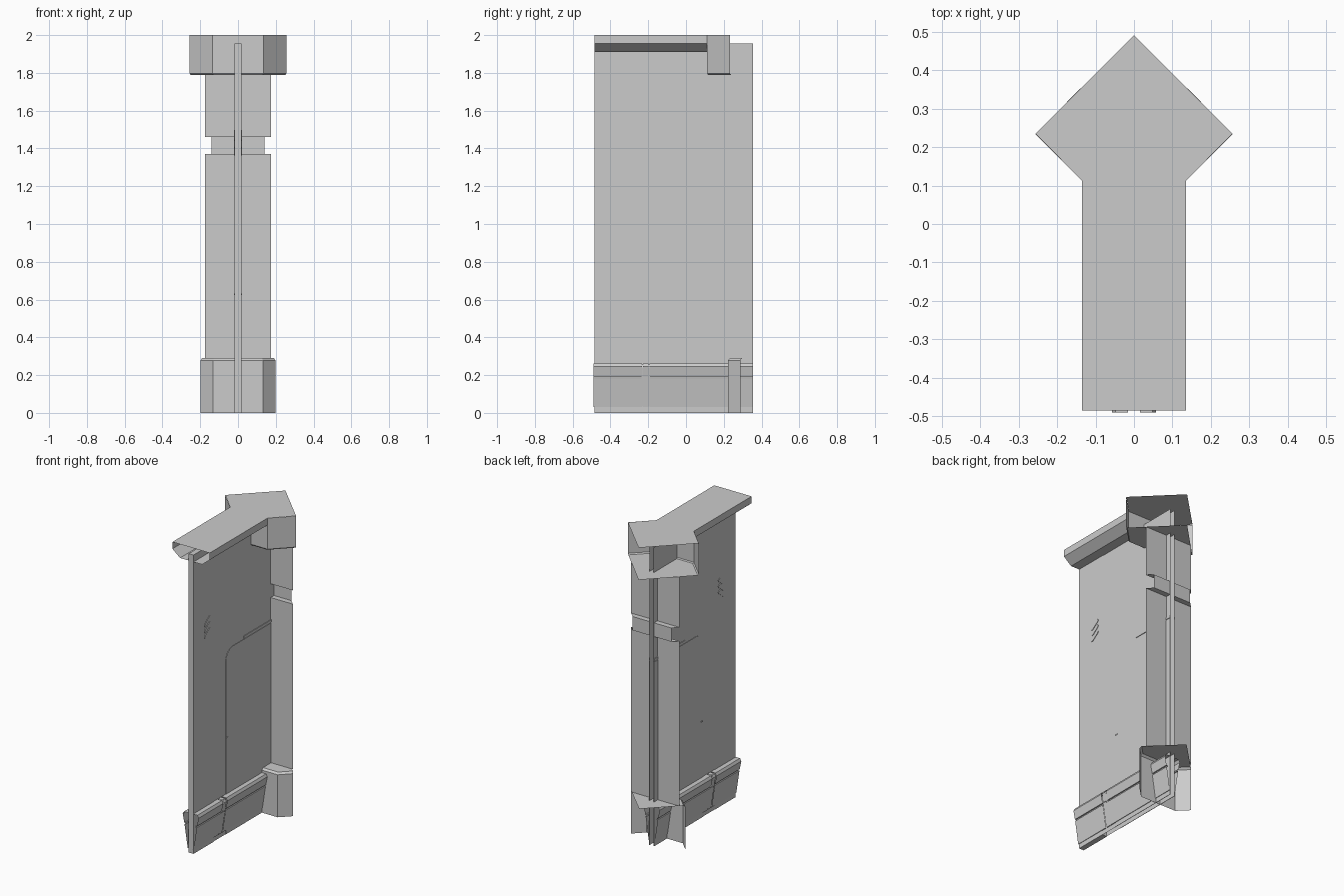
import bpy
import math

if "Cube" in bpy.data.objects:
    bpy.data.objects.remove(bpy.data.objects["Cube"])


def make(name, verts, faces, mirror=True):
    me = bpy.data.meshes.new(name)
    me.from_pydata(verts, [], faces)
    me.validate()
    ob = bpy.data.objects.new(name, me)
    bpy.context.collection.objects.link(ob)
    if mirror:
        m = ob.modifiers.new("Mirror", 'MIRROR')
        m.use_axis[0] = True
        m.merge_threshold = 0.0001
    return ob


def sheet(name, profile, y0, y1):
    """Open (x, z) profile drawn out along y, mirrored in x."""
    n = len(profile)
    v = [(x, y, z) for y in (y0, y1) for x, z in profile]
    return make(name, v, [(i, i + 1, n + i + 1, n + i) for i in range(n - 1)])


def prism(name, poly, x0, x1):
    """(y, z) polygon pulled outwards in x, mirrored; inner side left open."""
    n = len(poly)
    v = [(x, y, z) for x in (x0, x1) for y, z in poly]
    f = [(i, (i + 1) % n, n + (i + 1) % n, n + i) for i in range(n)]
    return make(name, v, f + [tuple(range(n, 2 * n))])


def rect(y0, z0, y1, z1):
    return [(y0, z0), (y1, z0), (y1, z1), (y0, z1)]


def rings(name, levels, closing):
    """Open wall through stacked (x, y, z) rows, plus one closing polygon."""
    n = len(levels[0])
    v = [p for row in levels for p in row]
    f = [(r * n + i, r * n + i + 1, (r + 1) * n + i + 1, (r + 1) * n + i)
         for r in range(len(levels) - 1) for i in range(n - 1)]
    k = len(v)
    return make(name, v + closing, f + [tuple(range(k, k + len(closing)))], False)


def chamfer_row(w, y, d, z):
    """Front and the two 45 degree sides of a post."""
    return [(-w - d, y + d, z), (-w, y, z), (w, y, z), (w + d, y + d, z)]


# Wall skins, with the closed front upright
sheet("wall_panel", [(0.015, 0), (0.015, 1.955)], -0.485, 0.355)
prism("front_upright", rect(-0.485, 0, -0.272, 1.955), 0, 0.0175)

# Raised lower panel with one rounded corner
r = 0.075
arc = [(-0.15 + r - r * math.cos(a), 1.205 - r + r * math.sin(a))
       for a in [math.radians(90 * i / 8) for i in range(9)]]
prism("lower_panel", [(0.355, 0), (-0.15, 0)] + arc + [(0.355, 1.205)], 0.015, 0.0175)
prism("panel_ledge", rect(0.035, 1.21, 0.355, 1.226), 0.015, 0.019)
prism("panel_catch", rect(-0.147, 0.624, -0.132, 0.632), 0.0175, 0.02)

# Slanted vents
for k in range(3):
    cy, cz, ang = -0.341, 1.39 + 0.039 * k, math.radians(38)
    pts = []
    for i in range(12):
        a = math.radians(-90 + 180 * (i % 6) / 5 + (180 if i > 5 else 0))
        u = 0.012 * math.cos(a) + (0.027 if i < 6 else -0.027)
        w = 0.012 * math.sin(a)
        pts.append((cy + u * math.cos(ang) - w * math.sin(ang),
                    cz + u * math.sin(ang) + w * math.cos(ang)))
    prism("vent_%d" % (k + 1), pts, 0.0175, 0.021)

# Flared skirting in sections separated by narrow grooves
skirt = [(0.015, 0.262), (0.048, 0.262), (0.057, 0.245), (0.046, 0.19),
         (0.038, 0.19), (0.036, 0.18), (0.044, 0.18), (0.021, 0.03), (0.015, 0.03)]
for i, (a, b) in enumerate([(-0.49, -0.234), (-0.227, -0.199), (-0.192, 0.355)]):
    sheet("skirting_%d" % (i + 1), skirt, a, b)
core = [(0.015, 0.255), (0.045, 0.255), (0.05, 0.24), (0.018, 0.035)]
sheet("skirting_groove", core, -0.235, -0.19)

# Top rail: hollow channel with sloped undersides
sheet("top_rail", [(0.135, 2.0), (0.135, 1.955), (0.08, 1.91), (0.015, 1.91)],
      -0.485, 0.11)

# Post cap: shared top plate, chamfered wall and diamond underside
d = 0.121
top = [(-0.135, -0.485, 2), (0.135, -0.485, 2), (0.135, 0.112, 2), (0.256, 0.235, 2),
       (0, 0.49, 2), (-0.256, 0.235, 2), (-0.135, 0.112, 2)]
make("top_plate", top, [tuple(range(7))], False)
low = chamfer_row(0.13, 0.117, d, 1.79)
rings("post_cap", [chamfer_row(0.135, 0.112, d, 2.0),
                   chamfer_row(0.135, 0.112, d, 1.797), low],
      low + [(0, 0.49, 1.79)])

# Post base: chamfered wall with a bevelled diamond top
high = chamfer_row(0.127, 0.234, 0.063, 0.29)
rings("post_base", [chamfer_row(0.132, 0.222, 0.066, 0.0),
                    chamfer_row(0.132, 0.222, 0.066, 0.278), high],
      high + [(0, 0.485, 0.29)])

# Flat post face with a recessed band
rows = [(0.175, 0.317, 0.29), (0.175, 0.317, 1.37), (0.14, 0.352, 1.37),
        (0.14, 0.352, 1.46), (0.175, 0.317, 1.46), (0.175, 0.317, 1.79)]
pv = [p for w, y, z in rows for p in ((0.015, y, z), (w, y, z))]
make("post_face", pv, [(2 * i, 2 * i + 1, 2 * i + 3, 2 * i + 2) for i in range(5)])
